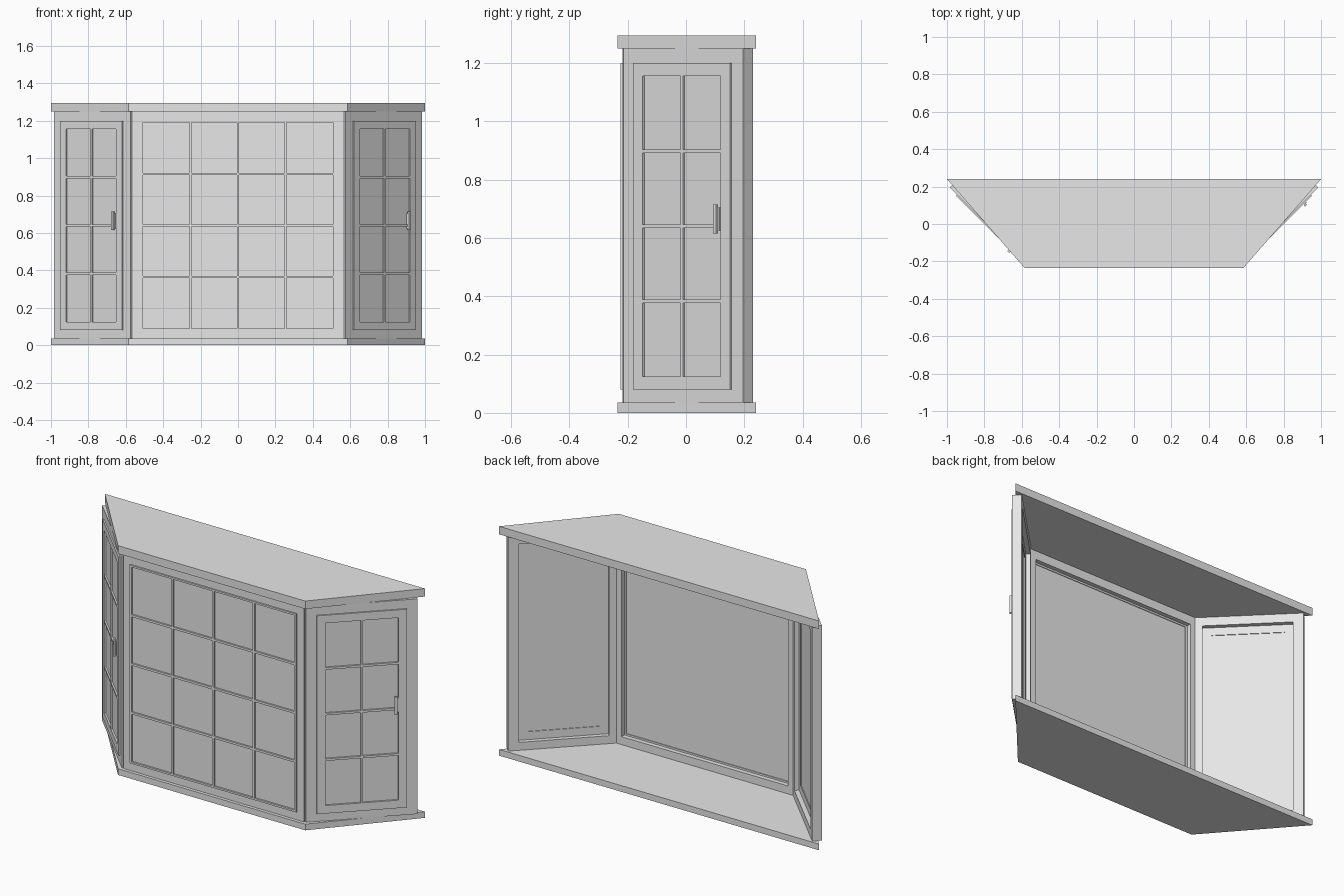
import bpy
import bmesh
from math import radians
from mathutils import Matrix

if "Cube" in bpy.data.objects:
    bpy.data.objects.remove(bpy.data.objects["Cube"])

grey = bpy.data.materials.new("light grey")
grey.use_nodes = True
grey.diffuse_color = (0.8, 0.8, 0.8, 1)
grey.node_tree.nodes["Principled BSDF"].inputs["Base Color"].default_value = (0.8, 0.8, 0.8, 1)


def finish(name, bm, place=Matrix()):
    bmesh.ops.recalc_face_normals(bm, faces=bm.faces[:])
    mesh = bpy.data.meshes.new(name)
    bm.to_mesh(mesh)
    bm.free()
    mesh.materials.append(grey)
    obj = bpy.data.objects.new(name, mesh)
    obj.matrix_world = place
    bpy.context.collection.objects.link(obj)
    return obj


def add_box(bm, x0, x1, y0, y1, z0, z1):
    size = Matrix.Diagonal((x1 - x0, y1 - y0, z1 - z0, 1))
    centre = Matrix.Translation(((x0 + x1) / 2, (y0 + y1) / 2, (z0 + z1) / 2))
    bmesh.ops.create_cube(bm, size=1, matrix=centre @ size)


def add_ring(bm, outer, inner, y0, y1):
    """Rectangular frame; outer and inner are (half width, bottom, top)."""
    loops = []
    for (w, lo, hi), y in ((outer, y0), (inner, y0), (inner, y1), (outer, y1)):
        loops.append([bm.verts.new((x, y, z)) for x, z in ((-w, lo), (w, lo), (w, hi), (-w, hi))])
    for a, b in zip(loops, loops[1:] + loops[:1]):
        for i in range(4):
            j = (i + 1) % 4
            bm.faces.new((a[i], a[j], b[j], b[i]))


def slab(name, z0, z1):
    bm = bmesh.new()
    base = bm.faces.new([bm.verts.new((x, y, z0)) for x, y in
                         ((-1, 0.24), (-0.585, -0.235), (0.585, -0.235), (1, 0.24))])
    lift = bmesh.ops.extrude_face_region(bm, geom=[base])
    bmesh.ops.translate(bm, vec=(0, 0, z1 - z0),
                        verts=[v for v in lift["geom"] if isinstance(v, bmesh.types.BMVert)])
    finish(name, bm)


def wall(name, place, half, leaf_half, glass_half, glass_z, columns, handle):
    """One glazed wall; local -y points outwards, y = 0 is the frame's outer face."""
    outer = (half, SILL, HEAD)
    leaf = (leaf_half, 0.08, 1.2)
    glass = (glass_half, *glass_z)

    bm = bmesh.new()
    add_ring(bm, outer, leaf, 0, 0.05)
    finish(name + "_frame", bm, place)

    bm = bmesh.new()
    add_ring(bm, leaf, glass, -0.008, 0.025)
    finish(name + "_sash", bm, place)

    bm = bmesh.new()
    add_box(bm, -glass_half, glass_half, 0.002, 0.021, *glass_z)
    finish(name + "_pane", bm, place)

    # glazing bars on the outer side
    bm = bmesh.new()
    lo, hi = glass_z
    for i in range(1, columns):
        x = -glass_half + 2 * glass_half * i / columns
        add_box(bm, x - 0.006, x + 0.006, -0.007, 0.004, lo, hi)
    for i in range(1, 4):
        z = lo + (hi - lo) * i / 4
        add_box(bm, -glass_half, glass_half, -0.007, 0.004, z - 0.006, z + 0.006)
    finish(name + "_glazing_bars", bm, place)

    # door handle: mounting plate and grip
    if handle:
        bm = bmesh.new()
        add_box(bm, 0.172, 0.19, -0.013, 0.004, 0.625, 0.705)
        add_box(bm, 0.167, 0.182, -0.023, -0.013, 0.615, 0.715)
        finish(name + "_handle", bm, place)


SILL, HEAD = 0.035, 1.25
slab("floor_slab", 0, SILL)
slab("roof_slab", HEAD, 1.295)

# front window and the two angled side doors
wall("front_window", Matrix.Translation((0, -0.217, 0)), 0.565, 0.52, 0.508, (0.09, 1.19), 4, False)
for side, sign in (("left", 1), ("right", -1)):
    turn = Matrix.Translation((sign * 0.78, -0.01, 0)) @ Matrix.Rotation(radians(45 * sign), 4, "Z")
    wall(side + "_door", turn, 0.29, 0.235, 0.19, (0.125, 1.155), 2, True)

    # corner post filling the joint
    bm = bmesh.new()
    add_box(bm, -0.014, 0.014, 0, 0.04, SILL, HEAD)
    finish(side + "_corner_post", bm, Matrix.Translation((sign * 0.568, -0.208, 0))
           @ Matrix.Rotation(radians(22.5 * sign), 4, "Z"))
